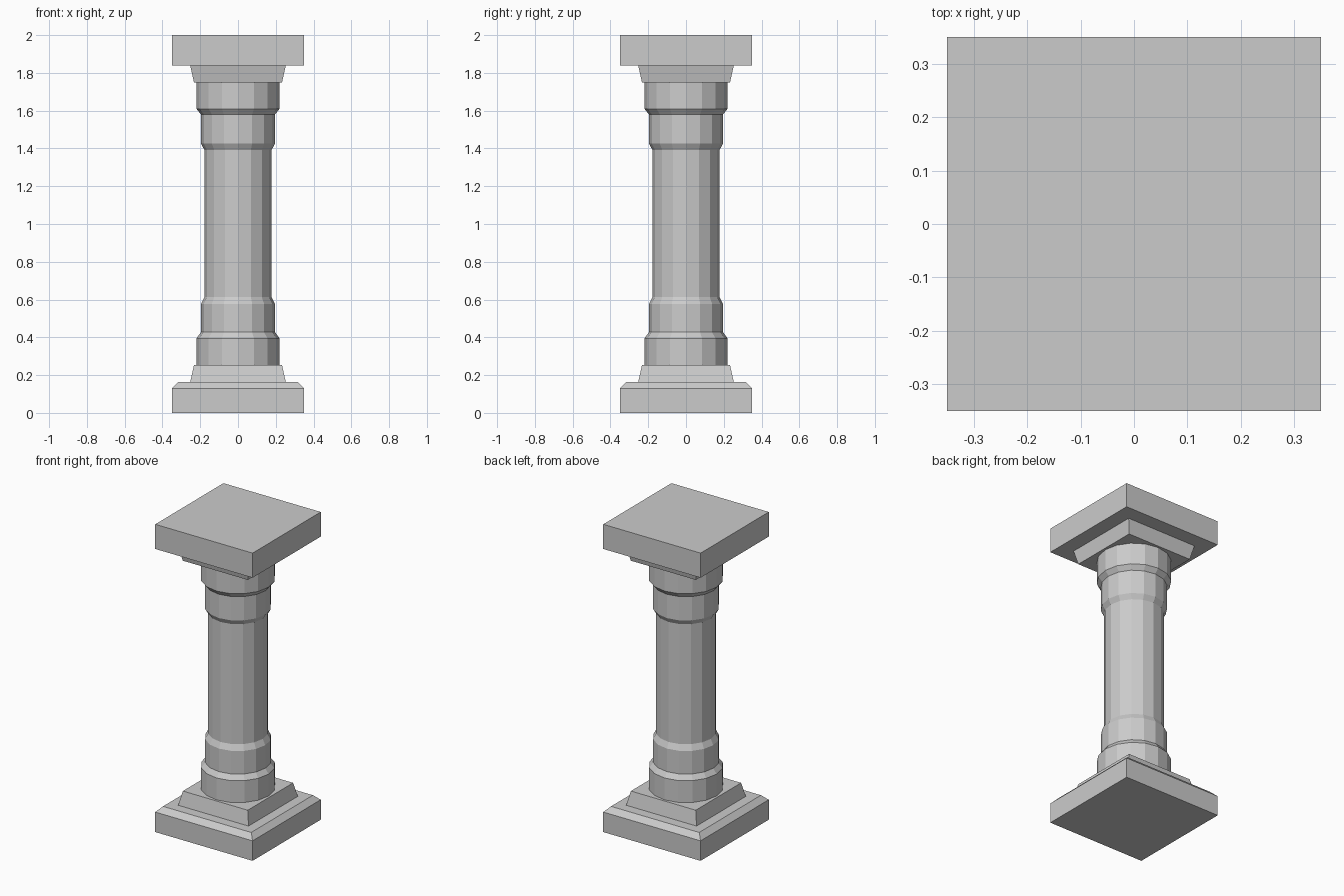
import bpy, bmesh
from math import cos, sin, pi, sqrt

if "Cube" in bpy.data.objects:
    bpy.data.objects.remove(bpy.data.objects["Cube"])


def loft(name, profile, sides, turn=0.0, scale=1.0):
    """Stack flat-sided rings from (radius, z) pairs and cap both ends."""
    bm = bmesh.new()
    rings = []
    for r, z in profile:
        angles = [turn + 2 * pi * i / sides for i in range(sides)]
        rings.append([bm.verts.new((r * scale * cos(a), r * scale * sin(a), z)) for a in angles])
    for low, high in zip(rings, rings[1:]):
        for i in range(sides):
            j = (i + 1) % sides
            bm.faces.new((low[i], low[j], high[j], high[i]))
    bm.faces.new(rings[0][::-1])
    bm.faces.new(rings[-1])
    mesh = bpy.data.meshes.new(name)
    bm.to_mesh(mesh)
    bm.free()
    obj = bpy.data.objects.new(name, mesh)
    bpy.context.collection.objects.link(obj)
    return obj


def square(name, profile):
    """Square block from (half width, z) pairs."""
    return loft(name, profile, 4, pi / 4, sqrt(2))


# Base: chamfered plinth and tapered step
square("plinth", [(0.35, 0), (0.35, 0.13), (0.317, 0.163)])
square("base_step", [(0.253, 0.163), (0.233, 0.253)])

# Sixteen-sided shaft with two stepped collars at each end
loft("shaft", [(0.22, 0.253), (0.22, 0.395), (0.196, 0.427), (0.196, 0.577),
               (0.178, 0.613), (0.178, 1.393), (0.196, 1.425), (0.196, 1.58),
               (0.22, 1.61), (0.22, 1.75)], 16)

# Capital: flared step and square top slab
square("capital_step", [(0.233, 1.75), (0.253, 1.84)])
square("top_slab", [(0.35, 1.84), (0.35, 2.0)])
